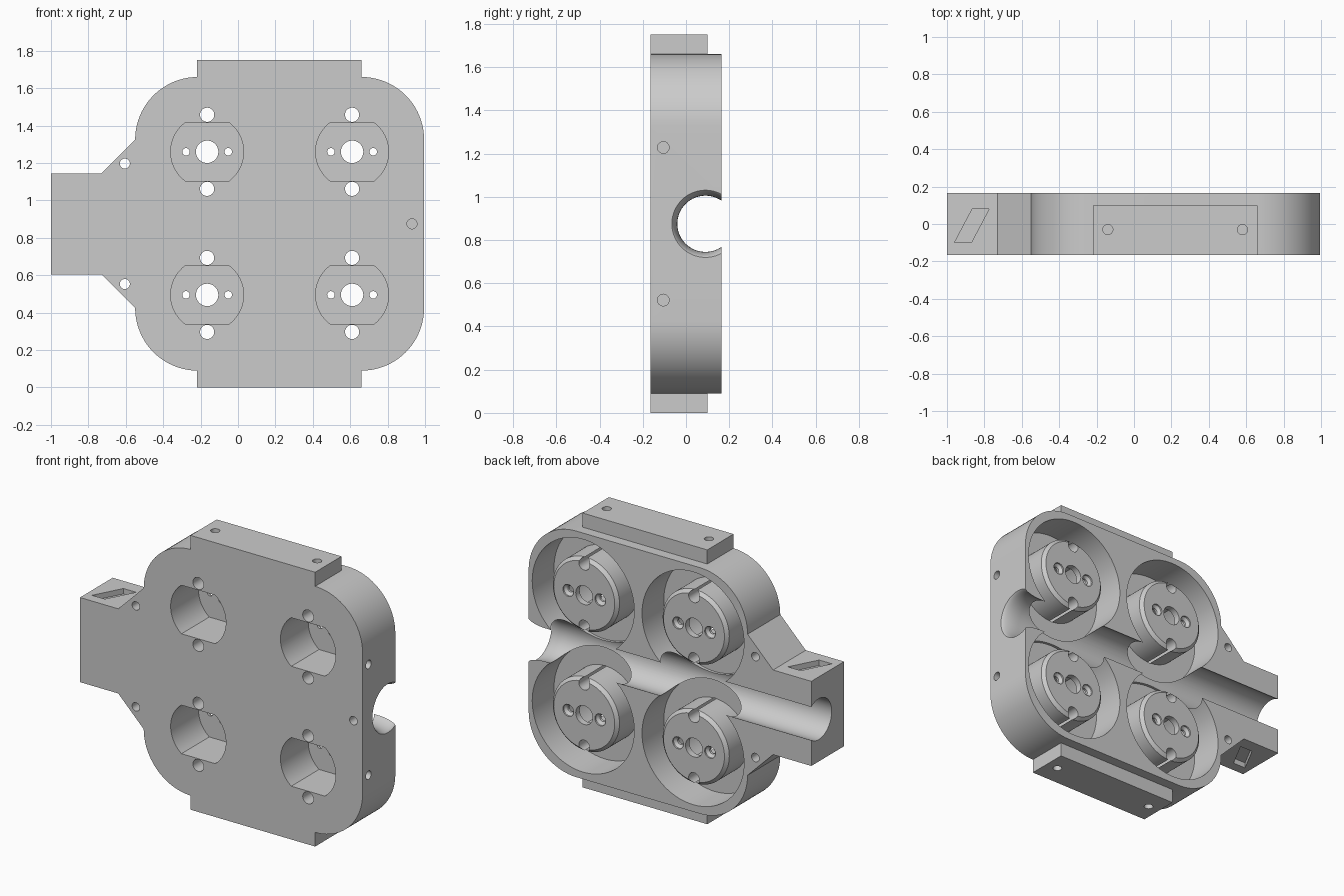
import bpy, bmesh, math
from mathutils import Matrix, Vector

if "Cube" in bpy.data.objects:
    bpy.data.objects.remove(bpy.data.objects["Cube"], do_unlink=True)

FRONT, BACK, MID_Z = -0.165, 0.165, 0.875
CENTRES = [(x, z) for x in (-0.165, 0.61) for z in (0.495, 1.26)]

grey = bpy.data.materials.new("plain_grey")
grey.use_nodes = True
grey.diffuse_color = (0.6, 0.6, 0.6, 1)
grey.node_tree.nodes["Principled BSDF"].inputs["Base Color"].default_value = (0.6, 0.6, 0.6, 1)


def make(name, bm):
    bmesh.ops.recalc_face_normals(bm, faces=bm.faces[:])
    mesh = bpy.data.meshes.new(name)
    bm.to_mesh(mesh)
    bm.free()
    mesh.materials.append(grey)
    ob = bpy.data.objects.new(name, mesh)
    bpy.context.collection.objects.link(ob)
    return ob


def prism(name, points, start, end, axis="Y"):
    """Extrude a closed outline along Y (points are x, z) or Z (points are x, y)."""
    bm = bmesh.new()
    place = (lambda a, b: (a, start, b)) if axis == "Y" else (lambda a, b: (a, b, start))
    face = bm.faces.new([bm.verts.new(place(a, b)) for a, b in points])
    ext = bmesh.ops.extrude_face_region(bm, geom=[face])
    move = Vector((0, end - start, 0)) if axis == "Y" else Vector((0, 0, end - start))
    bmesh.ops.translate(bm, vec=move, verts=[g for g in ext["geom"] if isinstance(g, bmesh.types.BMVert)])
    return make(name, bm)


def lathe(name, profile, centre, axis="Y", segs=64):
    """Solid of revolution; profile is (radius, position along the axis)."""
    bm = bmesh.new()
    turn = {"X": Matrix.Rotation(math.pi / 2, 4, "Y"),
            "Y": Matrix.Rotation(-math.pi / 2, 4, "X"),
            "Z": Matrix.Identity(4)}[axis]
    rings = []
    for r, t in profile:
        rings.append([bm.verts.new((r * math.cos(2 * math.pi * i / segs),
                                    r * math.sin(2 * math.pi * i / segs), t)) for i in range(segs)])
    for a, b in zip(rings, rings[1:]):
        for i in range(segs):
            j = (i + 1) % segs
            bm.faces.new((a[i], a[j], b[j], b[i]))
    bm.faces.new(rings[0])
    bm.faces.new(rings[-1])
    bm.transform(Matrix.Translation(centre) @ turn)
    return make(name, bm)


def drill(name, r, start, end, centre, axis="Y", segs=32):
    return lathe(name, [(r, start), (r, end)], centre, axis, segs)


def arc(cx, cz, r, a0, a1, steps=20):
    return [(cx + r * math.cos(math.radians(a0 + (a1 - a0) * i / steps)),
             cz + r * math.sin(math.radians(a0 + (a1 - a0) * i / steps))) for i in range(steps + 1)]


def combine(target, tool, operation="DIFFERENCE"):
    mod = target.modifiers.new(tool.name, "BOOLEAN")
    mod.operation, mod.solver, mod.object = operation, "EXACT", tool
    bpy.context.view_layer.objects.active = target
    bpy.ops.object.modifier_apply(modifier=mod.name)
    bpy.data.objects.remove(tool, do_unlink=True)


# Rounded plate with a tapered neck: upper half outline, mirrored below
upper = arc(0.66, 1.325, 0.335, 0, 90) + arc(-0.215, 1.325, 0.335, 90, 180)
upper += [(-0.73, 1.145), (-1, 1.145)]
outline = upper + [(x, 2 * MID_Z - z) for x, z in reversed(upper)]
body = prism("motor_housing", outline, FRONT, BACK)

# Mounting flange, top and bottom
flange = [(-0.22, 0), (0.66, 0), (0.66, 2 * MID_Z), (-0.22, 2 * MID_Z)]
combine(body, prism("flange", flange, FRONT, 0.1), "UNION")

# Round pockets in the back
for x, z in CENTRES:
    combine(body, drill("pocket", 0.36, -0.055, 0.3, (x, 0, z), segs=96))

# Long channel with a flared mouth on the +x end
flare = [(0.13 + 0.035 * (1 - math.cos(math.radians(a))), 0.88 + 0.12 * math.sin(math.radians(a)))
         for a in range(0, 91, 10)]
combine(body, lathe("channel", [(0.13, -1.1)] + flare + [(0.165, 1.1)], (0, 0.09, MID_Z), "X", 96))

# Chamfered bosses standing in the pockets, with their sockets and holes
for x, z in CENTRES:
    c = (x, 0, z)
    boss = [(0.235, -0.08), (0.235, 0.135), (0.215, 0.155)]
    combine(body, lathe("boss", boss, c, segs=80), "UNION")
    half = math.degrees(math.asin(0.155 / 0.195))
    socket = arc(x, z, 0.195, -half, half) + arc(x, z, 0.195, 180 - half, 180 + half)
    combine(body, prism("socket", socket, -0.3, 0.115))
    combine(body, drill("shaft_hole", 0.06, -0.3, 0.3, c))
    for s in (-1, 1):
        combine(body, drill("screw_hole", 0.038, -0.3, 0.3, (x, 0, z + 0.198 * s)))
        sink = [(0.02, 0), (0.02, 0.13), (0.038, 0.145), (0.038, 0.2)]
        combine(body, lathe("sunk_hole", sink, (x + 0.113 * s, 0, z), segs=24))

# Small bolt holes and slanted slots, mirrored top and bottom
slot = [(-0.96, -0.1), (-0.87, -0.1), (-0.775, 0.08), (-0.865, 0.08)]
combine(body, drill("front_hole", 0.027, -0.3, -0.09, (0.93, 0, MID_Z)))
for s in (-1, 1):
    combine(body, drill("neck_hole", 0.027, -0.3, 0.3, (-0.605, 0, MID_Z + 0.322 * s)))
    combine(body, drill("side_hole", 0.027, 0.88, 1.1, (0, -0.105, MID_Z + 0.353 * s), "X"))
    for x in (-0.14, 0.58):
        combine(body, drill("flange_hole", 0.027, -0.08, 0.1, (x, -0.03, MID_Z * (1 + s)), "Z"))
    combine(body, prism("slot", slot, MID_Z + 0.235 * s, MID_Z + 0.4 * s, "Z"))

# Smooth curved walls, sharp edges
bpy.ops.object.select_all(action="DESELECT")
body.select_set(True)
bpy.context.view_layer.objects.active = body
bpy.ops.object.shade_smooth_by_angle(angle=math.radians(25))
